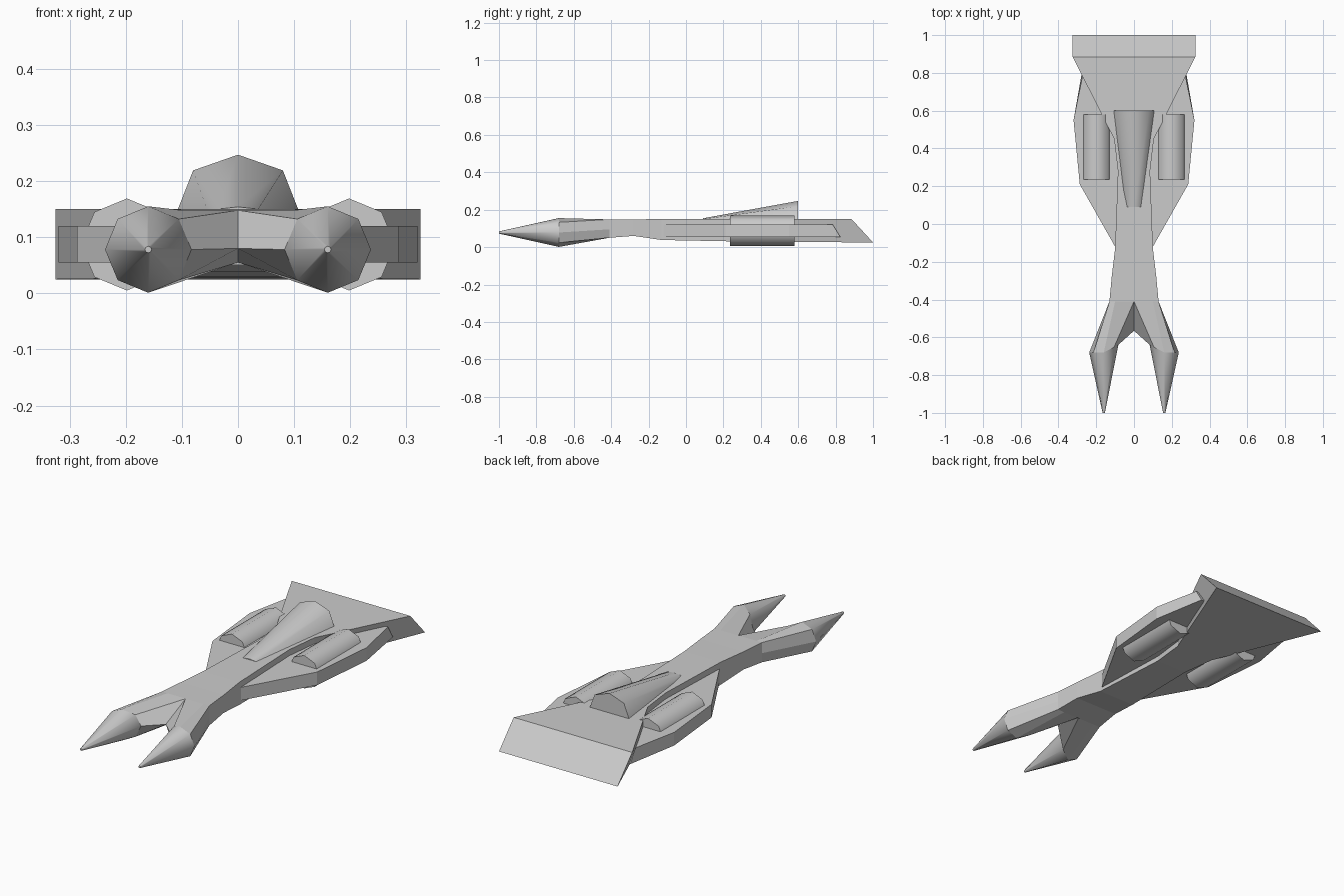
import bpy, bmesh, math

if "Cube" in bpy.data.objects:
    bpy.data.objects.remove(bpy.data.objects["Cube"])


def loft(name, rings, smooth=False, closed_ends=True):
    """Skin a list of equal-length vertex rings, cap both ends."""
    bm = bmesh.new()
    vs = [[bm.verts.new(p) for p in r] for r in rings]
    n = len(rings[0])
    for a, b in zip(vs, vs[1:]):
        for i in range(n):
            j = (i + 1) % n
            bm.faces.new((a[i], a[j], b[j], b[i]))
    if closed_ends:
        bm.faces.new(vs[0])
        bm.faces.new(vs[-1])
    bmesh.ops.remove_doubles(bm, verts=bm.verts, dist=1e-5)
    bmesh.ops.recalc_face_normals(bm, faces=bm.faces)
    me = bpy.data.meshes.new(name)
    bm.to_mesh(me)
    bm.free()
    ob = bpy.data.objects.new(name, me)
    bpy.context.collection.objects.link(ob)
    if smooth:
        bpy.ops.object.select_all(action='DESELECT')
        ob.select_set(True)
        bpy.context.view_layer.objects.active = ob
        bpy.ops.object.shade_smooth_by_angle(angle=math.radians(50))
    return ob


def mirror(ob):
    ob.modifiers.new("mirror", 'MIRROR').use_mirror_merge = False


def octagon(cx, cz, r, y, slant=0.0):
    """Eight-sided ring, first point on top, running outward (+x)."""
    pts = []
    for i in range(8):
        s, c = math.sin(i * math.pi / 4), math.cos(i * math.pi / 4)
        pts.append((cx + r * s, y + slant * max(0, -s), cz + r * c))
    return pts


# Central hull: neck flaring to a delta with a raked tail
# (y top, y bottom, half width, z bottom, z top)
sections = [(-.41, -.41, .13, .05, .148), (-.28, -.28, .118, .06, .148),
            (-.13, -.13, .10, .038, .15), (.28, .28, .085, .03, .15),
            (.45, .45, .105, .028, .15), (.885, 1.0, .325, .025, .15)]
loft("hull", [[(-w, yt, zt), (w, yt, zt), (w, yb, zb), (-w, yb, zb)]
              for yt, yb, w, zb, zt in sections])

# Flat side wings passing through the hull
half = [(.10, -.12), (.287, .21), (.32, .55), (.272, .785)]
outline = half + [(-x, y) for x, y in reversed(half)]
loft("side_wings", [[(x, y + (.04 if y > .7 else 0), .055) for x, y in outline],
                    [(x, y, .12) for x, y in outline]])

# Fork arms: octagon at the prong base blended into the hull front
base = octagon(.16, .078, .077, -.68, .04)
root = [(.10, -.41, .148), (.13, -.41, .148), (.13, -.41, .095), (.13, -.41, .05),
        (.09, -.41, .05), (0, -.41, .055), (0, -.565, .08), (0, -.41, .148)]
mirror(loft("fork_arm", [base, root], closed_ends=False))

# Pointed prongs
mirror(loft("prong", [base, octagon(.16, .078, .006, -1.0)], smooth=True))

# Engine pods set into the wings
mirror(loft("engine_pod", [octagon(.198, .087, .082, .235),
                           octagon(.198, .087, .082, .58)], smooth=True))

# Tapered dorsal engine housing
rear = [(-.113, .6, .135), (-.08, .6, .219), (0, .6, .247), (.08, .6, .219), (.113, .6, .135)]
front = [(-.05, .09, .135), (-.036, .09, .15), (0, .09, .154), (.036, .09, .15), (.05, .09, .135)]
loft("dorsal_engine", [front, rear], smooth=True)
